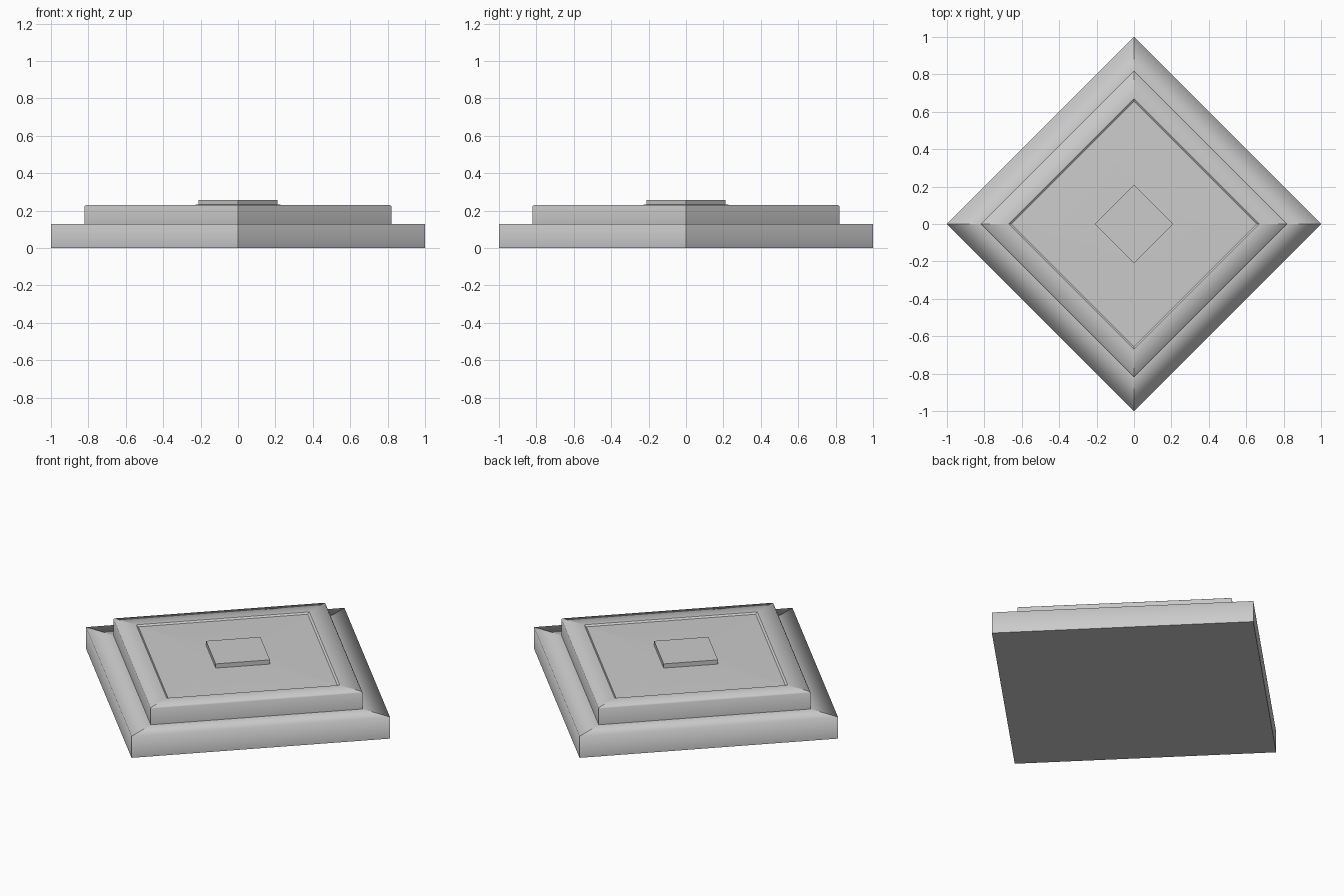
import bpy, bmesh
from math import cos, sin, pi

if "Cube" in bpy.data.objects:
    bpy.data.objects.remove(bpy.data.objects["Cube"])


def square_lathe(name, profile, sharp_rings=()):
    """Revolve an (radius, z) profile in four steps; corners stay sharp."""
    bm = bmesh.new()
    rings = [[bm.verts.new((r * cos(i * pi / 2), r * sin(i * pi / 2), z))
              for i in range(4)] for r, z in profile]
    for a, b in zip(rings, rings[1:]):
        for i in range(4):
            j = (i + 1) % 4
            bm.faces.new((a[i], a[j], b[j], b[i]))
    bm.faces.new(rings[0][::-1])
    bm.faces.new(rings[-1])
    for f in bm.faces:
        f.smooth = True
    # sharp mitre edges between the four sides
    for a, b in zip(rings, rings[1:]):
        for i in range(4):
            bm.edges.get((a[i], b[i])).smooth = False
    # sharp rings along chosen profile points
    for k in sharp_rings:
        for i in range(4):
            bm.edges.get((rings[k][i], rings[k][(i + 1) % 4])).smooth = False
    bmesh.ops.recalc_face_normals(bm, faces=bm.faces)
    mesh = bpy.data.meshes.new(name)
    bm.to_mesh(mesh)
    bm.free()
    obj = bpy.data.objects.new(name, mesh)
    bpy.context.collection.objects.link(obj)
    return obj


# Wide bottom slab
square_lathe("base_slab", [(1.0, 0.0), (1.0, 0.128), (0.80, 0.128)], (0, 2))

# Upper step with raised rim and shallow sunken panel rising to the middle
square_lathe("upper_step", [(0.82, 0.12), (0.82, 0.224), (0.812, 0.23),
                            (0.67, 0.23), (0.655, 0.222), (0.20, 0.232)],
             (0, 3, 4))

# Small centre block
square_lathe("centre_block", [(0.21, 0.222), (0.21, 0.257)], (0, 1))
